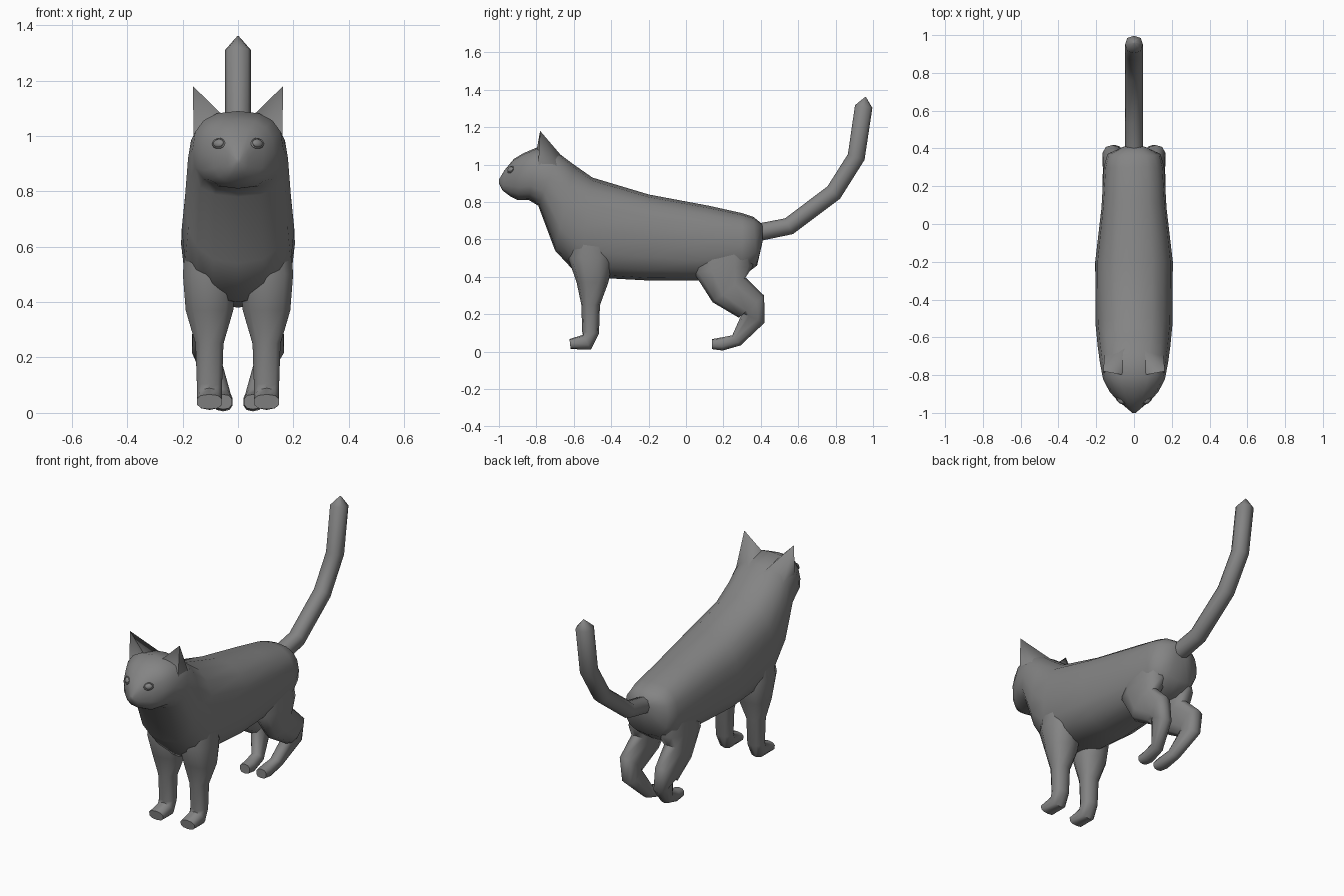
import bpy, bmesh
from math import cos, sin, pi, sqrt, copysign
from mathutils import Vector

cube = bpy.data.objects.get("Cube")
if cube:
    bpy.data.objects.remove(cube)

grey = (.23, .23, .23, 1)
fur = bpy.data.materials.new("grey_fur")
fur.use_nodes = True
fur.diffuse_color = grey
fur.node_tree.nodes["Principled BSDF"].inputs["Base Color"].default_value = grey


def finish(name, bm, angle=pi / 3):
    """Turn a bmesh into a smooth shaded grey object."""
    bmesh.ops.recalc_face_normals(bm, faces=bm.faces)
    mesh = bpy.data.meshes.new(name)
    bm.to_mesh(mesh)
    bm.free()
    mesh.materials.append(fur)
    part = bpy.data.objects.new(name, mesh)
    bpy.context.collection.objects.link(part)
    bpy.ops.object.select_all(action="DESELECT")
    part.select_set(True)
    bpy.context.view_layer.objects.active = part
    bpy.ops.object.shade_smooth_by_angle(angle=angle)
    return part


def fuller(value):
    """Push an oval slightly towards a rounded box."""
    return copysign(abs(value) ** .8, value)


def loft(name, rings, sides):
    """Skin oval rings, each given by its centre, its arm in the side plane and its half width."""
    bm = bmesh.new()
    turns = [2 * pi * i / sides for i in range(sides)]
    loops = [
        [bm.verts.new(centre + arm * fuller(cos(t)) + Vector((width * fuller(sin(t)), 0, 0)))
         for t in turns]
        for centre, arm, width in rings
    ]
    for lower, upper in zip(loops, loops[1:]):
        for i in range(sides):
            bm.faces.new((lower[i - 1], lower[i], upper[i], upper[i - 1]))
    bm.faces.new(loops[0])
    bm.faces.new(loops[-1])
    return finish(name, bm)


def limb(name, path, sides, across, width):
    """Tube along side-plane points (y, z, radius); across(z) and width(radius) are rules."""
    rings = []
    for i, (y, z, radius) in enumerate(path):
        before = path[max(i - 1, 0)]
        after = path[min(i + 1, len(path) - 1)]
        along = Vector((0, after[0] - before[0], after[1] - before[1])).normalized()
        arm = Vector((0, -along.z, along.y)) * radius
        rings.append((Vector((across(z), y, z)), arm, width(radius)))
    return loft(name, rings, sides)


def trunk_width(y):
    """Barrel shaped trunk with straight hips, a tapered muzzle and a rounded rump."""
    barrel = max(.21 - .2 * (y + .35) ** 2, .16)
    muzzle = max(-.8 - y, 0) / .2
    rump = max(y - .33, 0) / .085
    return barrel * max(1 - muzzle ** 2, .06) * sqrt(1 - rump ** 2)


# Trunk, neck and head: back line point paired with belly line point
outline = [
    ((.41, .68), (.41, .59)),
    ((.36, .72), (.38, .46)),
    ((.3, .74), (.3, .4)),
    ((.12, .78), (.05, .38)),
    ((-.2, .84), (-.2, .38)),
    ((-.5, .93), (-.57, .4)),
    ((-.6, 1), (-.7, .54)),
    ((-.68, 1.06), (-.79, .78)),
    ((-.8, 1.09), (-.84, .81)),
    ((-.87, 1.06), (-.9, .81)),
    ((-.92, 1.03), (-.94, .83)),
    ((-.97, .97), (-.98, .86)),
    ((-1, .92), (-1, .9)),
]
trunk = []
for back, belly in outline:
    top, bottom = Vector((0, *back)), Vector((0, *belly))
    middle = (top + bottom) / 2
    trunk.append((middle, top - middle, trunk_width(middle.y)))
loft("body_and_head", trunk, 16)

# Raised tail with a pointed tip
tail_line = [(.35, .63), (.55, .67), (.79, .85), (.91, 1.04), (.95, 1.31)]
tail_path = [(y, z, .047) for y, z in tail_line] + [(.96, 1.36, .003)]
limb("tail", tail_path, 8, lambda z: 0, lambda radius: radius)

# Leg paths run from inside the trunk down to the toes
front_path = [
    (-.5, .7, .08), (-.51, .5, .12), (-.5, .37, .085), (-.51, .25, .05),
    (-.51, .1, .045), (-.53, .05, .045), (-.62, .04, .027),
]
hind_path = [
    (.2, .6, .14), (.2, .44, .16), (.23, .33, .11), (.35, .24, .09),
    (.36, .18, .065), (.27, .06, .035), (.19, .04, .035), (.14, .04, .027),
]

# Ear corners: base front and back, tip, and the hollow in the front
ear_corners = dict(
    inner=(.05, -.8, 1.07), outer=(.16, -.79, 1), rear_outer=(.155, -.68, .97),
    rear_inner=(.05, -.66, 1.04), tip=(.163, -.78, 1.18), hollow=(.12, -.76, 1.06),
)
ear_faces = [
    "inner hollow tip", "hollow outer tip", "inner outer hollow",
    "outer rear_outer tip", "rear_outer rear_inner tip", "rear_inner inner tip",
    "inner rear_inner rear_outer outer",
]

for side, sign in (("left", 1), ("right", -1)):
    limb("front_leg_" + side, front_path, 10,
         lambda z: sign * .103,
         lambda radius: min(max(1.05 * radius, .047), .1))
    limb("hind_leg_" + side, hind_path, 10,
         lambda z: sign * min(.04 + .35 * z, .14 - .1 * z),
         lambda radius: .3 * radius + .025)

    # Ear
    bm = bmesh.new()
    corner = {key: bm.verts.new((sign * x, y, z)) for key, (x, y, z) in ear_corners.items()}
    for face in ear_faces:
        bm.faces.new([corner[key] for key in face.split()])
    finish("ear_" + side, bm, pi / 2)

    # Eyeball inside an almond shaped lid rim
    spot = Vector((sign * .07, -.938, .973))
    bm = bmesh.new()
    bmesh.ops.create_uvsphere(bm, u_segments=12, v_segments=8, radius=.02)
    eye = finish("eye_" + side, bm)
    eye.location = spot
    eye.scale = (1.1, .6, .8)
    eye.rotation_euler = (-.4, 0, sign * .6)

    bpy.ops.mesh.primitive_torus_add(major_segments=12, minor_segments=5, location=spot,
                                     major_radius=.024, minor_radius=.004)
    lid = bpy.context.object
    lid.name = "eyelid_" + side
    lid.scale.y = .75
    lid.rotation_euler = (pi / 2 - .4, -.2 * sign, .6 * sign)
    lid.data.materials.append(fur)
    bpy.ops.object.shade_smooth()
